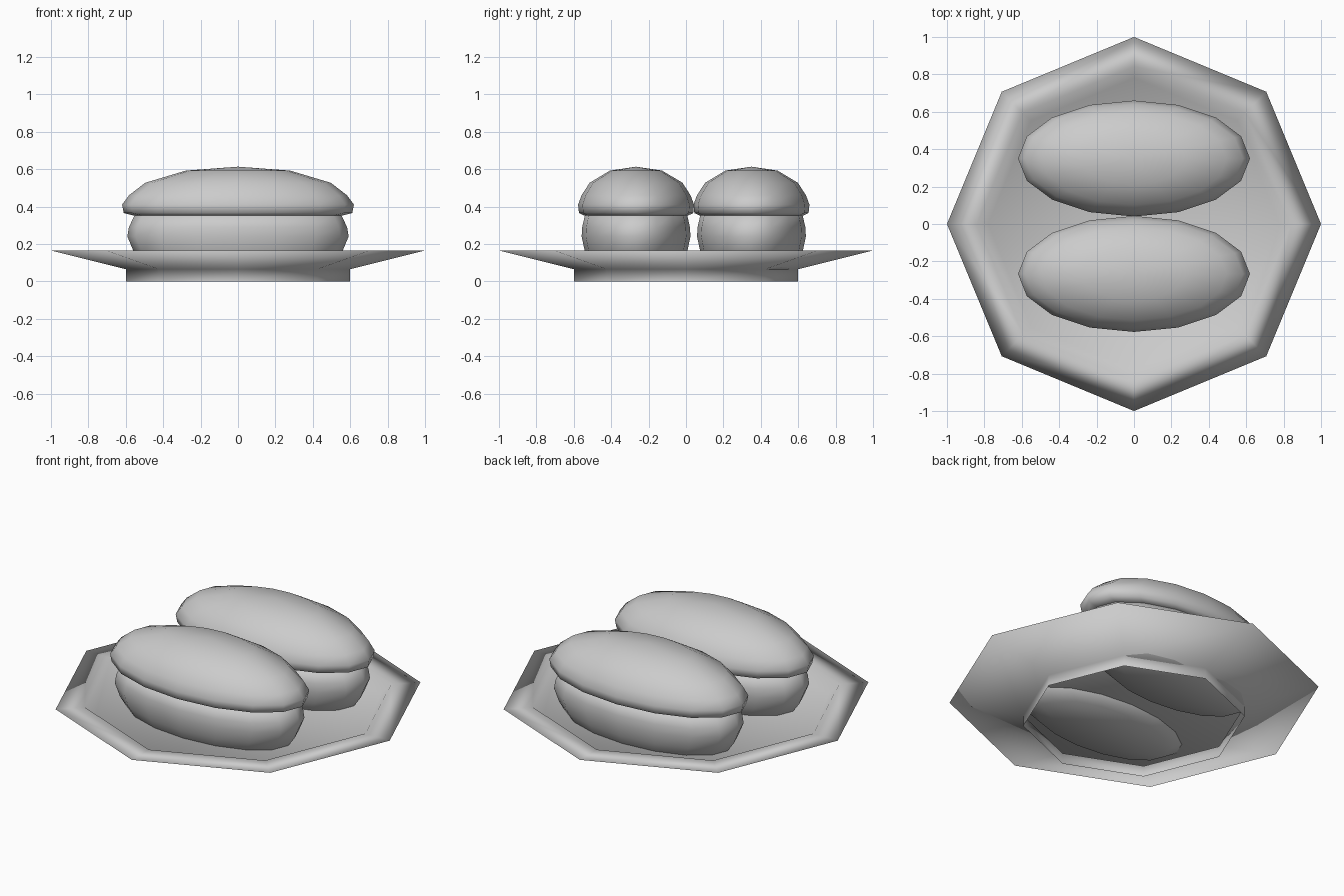
import bpy, bmesh, math

if "Cube" in bpy.data.objects:
    bpy.data.objects.remove(bpy.data.objects["Cube"])


def loft(name, rings, sides, centre=(0, 0), cap_start=False, cap_end=False, apex=None):
    """Stack elliptical rings (rx, ry, z) and skin them."""
    bm = bmesh.new()
    loops = []
    for rx, ry, z in rings:
        loops.append([bm.verts.new((centre[0] + rx * math.cos(2 * math.pi * i / sides),
                                    centre[1] + ry * math.sin(2 * math.pi * i / sides), z))
                      for i in range(sides)])
    for a, b in zip(loops, loops[1:]):
        for i in range(sides):
            j = (i + 1) % sides
            bm.faces.new((a[i], a[j], b[j], b[i]))
    if cap_start:
        bm.faces.new(loops[0][::-1])
    if cap_end:
        bm.faces.new(loops[-1])
    if apex is not None:
        tip = bm.verts.new((centre[0], centre[1], apex))
        for i in range(sides):
            bm.faces.new((loops[-1][i], loops[-1][(i + 1) % sides], tip))
    for f in bm.faces:
        f.smooth = True
    mesh = bpy.data.meshes.new(name)
    bm.to_mesh(mesh)
    bm.free()
    obj = bpy.data.objects.new(name, mesh)
    bpy.context.collection.objects.link(obj)
    return obj


# Octagonal plate: open foot, sloping underside, flat rim, sunken floor
plate = [(0.60, 0.0), (0.60, 0.065), (1.0, 0.165), (0.84, 0.165), (0.78, 0.11)]
loft("plate", [(r, r, z) for r, z in plate], 8, cap_end=True)

# Two buns side by side, each a lower body and an overhanging domed top
lower = [(0.44, 0.21, 0.06), (0.52, 0.25, 0.11), (0.56, 0.275, 0.165),
         (0.592, 0.291, 0.24), (0.583, 0.288, 0.29), (0.55, 0.272, 0.36)]
dome = [(0.90, 0.352), (0.985, 0.365), (1.0, 0.41), (0.94, 0.46),
        (0.80, 0.527), (0.45, 0.592)]
for label, y in (("front", -0.267), ("back", 0.35)):
    loft(label + "_bun_base", lower, 16, (0, y), cap_start=True, cap_end=True)
    loft(label + "_bun_top", [(0.62 * s, 0.31 * s, z) for s, z in dome], 16,
         (0, y), cap_start=True, apex=0.613)
